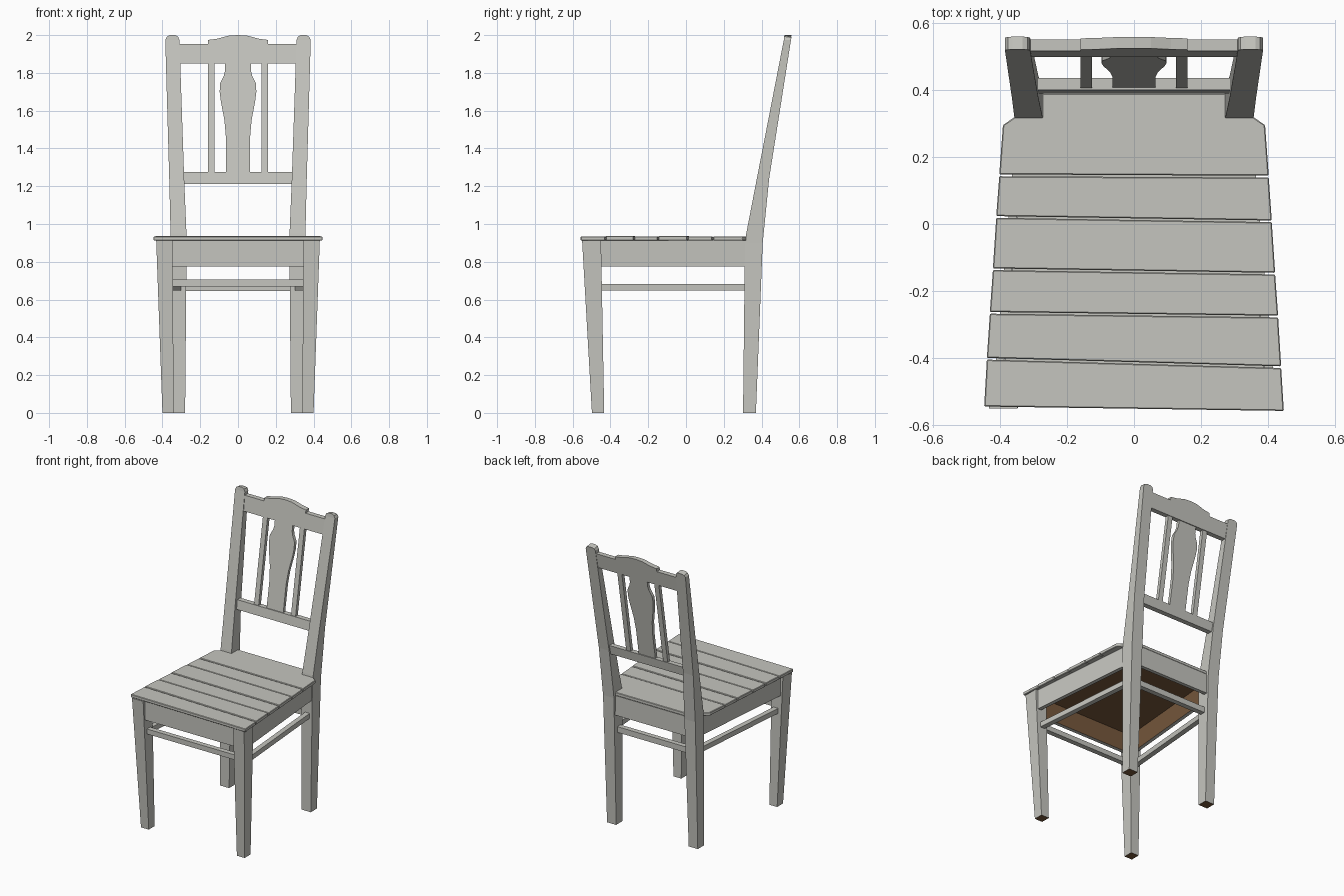
import bpy, bmesh
from mathutils import Vector


def material(name, rgb):
    m = bpy.data.materials.new(name)
    m.diffuse_color = (*rgb, 1)
    return m


GREY = material("pale grey paint", (0.56, 0.56, 0.52))
BROWN = material("bare brown wood", (0.185, 0.098, 0.045))


def loft(name, rings, brown=None, mirror=False, bevel=0):
    """Skin equal-length rings of points; 'brown' is a face normal left unpainted."""
    bm = bmesh.new()
    vs = [[bm.verts.new(p) for p in r] for r in rings]
    n = len(vs[0])
    for a, b in zip(vs, vs[1:]):
        for i in range(n):
            j = (i + 1) % n
            bm.faces.new((a[i], a[j], b[j], b[i]))
    bm.faces.new(vs[0][::-1])
    bm.faces.new(vs[-1])
    bmesh.ops.recalc_face_normals(bm, faces=bm.faces)
    bm.normal_update()
    for f in bm.faces:
        if brown and f.normal.dot(Vector(brown)) > 0.9:
            f.material_index = 1
    me = bpy.data.meshes.new(name)
    bm.to_mesh(me)
    bm.free()
    me.materials.append(GREY)
    me.materials.append(BROWN)
    ob = bpy.data.objects.new(name, me)
    bpy.context.collection.objects.link(ob)
    if bevel:
        b = ob.modifiers.new("Bevel", 'BEVEL')
        b.width, b.segments = bevel, 1
    if mirror:
        ob.modifiers.new("Mirror", 'MIRROR').use_axis[0] = True
    return ob


def rect(x0, x1, y0, y1, z):
    return [(x0, y0, z), (x1, y0, z), (x1, y1, z), (x0, y1, z)]


def slab(name, outline, z0, z1, **kw):
    """Flat plan outline raised from z0 to z1."""
    return loft(name, [[(x, y, z) for x, y in outline] for z in (z0, z1)], **kw)


def back_y(z):
    return 0.412 + (z - 1.24) * 0.17


def back_panel(name, outline, thick, **kw):
    """Front-view outline laid on the leaning plane of the back."""
    return loft(name, [[(x, back_y(z) + d, z) for x, z in outline]
                       for d in (-thick / 2, thick / 2)], **kw)


# Legs
loft("front_legs", [rect(0.34, 0.40, -0.498, -0.433, 0),
                    rect(0.347, 0.433, -0.55, -0.45, 0.912)],
     brown=(0, 0, -1), mirror=True)
post = [rect(0.28, 0.35, 0.302, 0.370, 0),
        rect(0.272, 0.356, 0.312, 0.406, 0.90),
        rect(0.273, 0.357, 0.319, 0.411, 0.95),
        rect(0.285, 0.364, 0.375, 0.440, 1.24),
        rect(0.310, 0.385, 0.518, 0.556, 1.975)]
cap = [(0.318, 0.520, 1.993), (0.376, 0.520, 1.993), (0.376, 0.558, 1.987), (0.318, 0.558, 1.987)]
tip = [(0.333, 0.521, 2.0), (0.362, 0.521, 2.0), (0.362, 0.559, 1.992), (0.333, 0.559, 1.992)]
loft("back_posts", post + [cap, tip], brown=(0, 0, -1), mirror=True)

# Aprons, unpainted on the inside
slab("front_apron", [(-0.36, -0.53), (0.36, -0.53), (0.36, -0.505), (-0.36, -0.505)],
     0.775, 0.912, brown=(0, 1, 0))
slab("back_apron", [(-0.29, 0.365), (0.29, 0.365), (0.29, 0.39), (-0.29, 0.39)],
     0.775, 0.912, brown=(0, -1, 0))
slab("side_aprons", [(0.392, -0.46), (0.417, -0.46), (0.348, 0.325), (0.323, 0.325)],
     0.775, 0.912, brown=(-1, 0, 0), mirror=True)

# Stretchers
slab("front_stretcher", [(-0.36, -0.51), (0.36, -0.51), (0.36, -0.475), (-0.36, -0.475)],
     0.67, 0.705)
slab("back_stretcher", [(-0.30, 0.33), (0.30, 0.33), (0.30, 0.365), (-0.30, 0.365)],
     0.645, 0.685)
slab("side_stretchers", [(0.365, -0.46), (0.40, -0.46), (0.335, 0.325), (0.30, 0.325)],
     0.648, 0.683, mirror=True)

# Seat planks with slightly skewed joints: (half width, left y, right y)
joints = [(0.447, -0.547, -0.56), (0.439, -0.402, -0.427), (0.430, -0.265, -0.276),
          (0.421, -0.135, -0.148), (0.411, 0.021, 0.008), (0.402, 0.145, 0.141)]
g = 0.0025
for i, (a, b) in enumerate(zip(joints, joints[1:])):
    lift = 0.002 * (i % 2)
    slab(f"seat_plank_{i + 1}", [(-a[0], a[1] + g), (a[0], a[2] + g),
                                 (b[0], b[2] - g), (-b[0], b[1] - g)],
         0.912, 0.934 + lift, bevel=0.003)
# Rear plank is notched around the posts
right = [(0.402, 0.144), (0.391, 0.295), (0.355, 0.32), (0.275, 0.32), (0.275, 0.39)]
left = [(-x, y + (0.004 if y < 0.2 else 0)) for x, y in reversed(right)]
slab("seat_plank_rear", right + left, 0.912, 0.935, bevel=0.003)
# Bare underside of the seat within the aprons
slab("seat_underside", [(-0.394, -0.505), (0.394, -0.505), (0.325, 0.31), (0.27, 0.365),
                        (-0.27, 0.365), (-0.325, 0.31)],
     0.907, 0.913, brown=(0, 0, -1))

# Back rest
back_panel("lower_back_rail", [(-0.292, 1.212), (0.292, 1.212), (0.292, 1.275), (-0.292, 1.275)],
           0.035)
half = [(0.315, 1.85), (0.315, 1.953), (0.16, 1.953), (0.16, 1.974), (0.11, 1.981), (0.05, 1.997)]
back_panel("top_back_rail", half + [(0, 2.0)] + [(-x, z) for x, z in reversed(half)], 0.034)
back_panel("back_bars", [(0.125, 1.27), (0.16, 1.27), (0.16, 1.855), (0.125, 1.855)],
           0.025, mirror=True)
splat = [(0.064, 1.27), (0.064, 1.46), (0.072, 1.55), (0.091, 1.65), (0.097, 1.70),
         (0.095, 1.745), (0.075, 1.785), (0.069, 1.81), (0.069, 1.855)]
back_panel("centre_splat", splat + [(-x, z) for x, z in reversed(splat)], 0.022)
